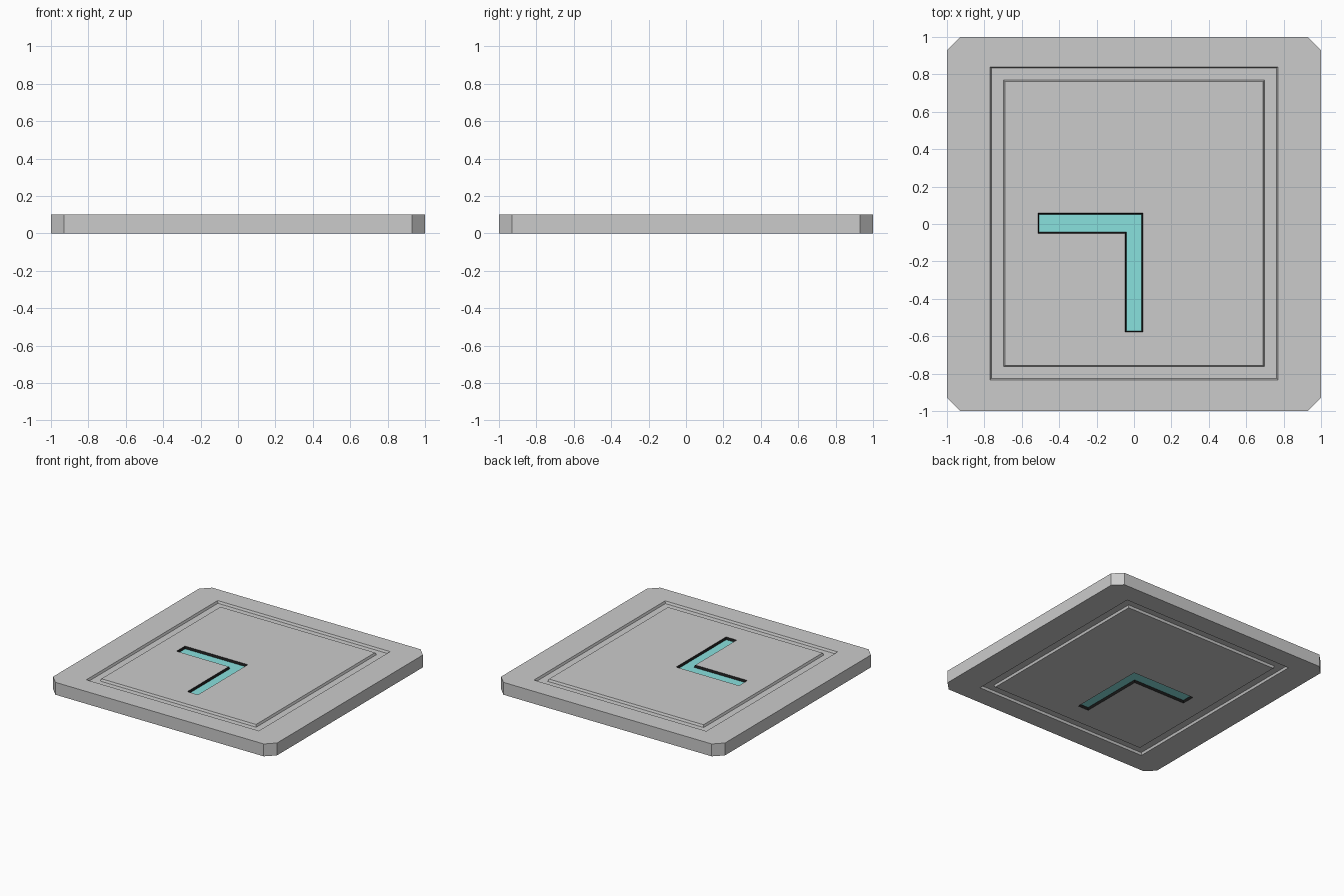
import bpy, bmesh

if "Cube" in bpy.data.objects:
    bpy.data.objects.remove(bpy.data.objects["Cube"])

H = 0.1        # plate thickness
DEPTH = 0.018  # depth of groove and recess
SLOPE = 0.007  # horizontal run of the sloped walls


def make(name, bm, color=None):
    me = bpy.data.meshes.new(name)
    bm.to_mesh(me)
    bm.free()
    ob = bpy.data.objects.new(name, me)
    bpy.context.collection.objects.link(ob)
    if color:
        mat = bpy.data.materials.new(name + "_color")
        mat.diffuse_color = color
        mat.use_nodes = True
        mat.node_tree.nodes["Principled BSDF"].inputs["Base Color"].default_value = mat.diffuse_color
        me.materials.append(mat)


def loop(bm, pts, side, depth=0.0):
    """Closed ring of vertices on the top (side=1) or bottom (side=-1)."""
    z = H - depth if side > 0 else depth
    return [bm.verts.new((x, y, z)) for x, y in pts]


def face(bm, verts, side):
    bm.faces.new(verts if side > 0 else verts[::-1])


def bridge(bm, outer, inner, side):
    n = len(outer)
    for i in range(n):
        j = (i + 1) % n
        face(bm, [outer[i], outer[j], inner[j], inner[i]], side)


def fill_between(bm, outer, inner, side):
    """Flat face with a hole."""
    edges = []
    for ring in (outer, inner):
        for a, b in zip(ring, ring[1:] + ring[:1]):
            edges.append(bm.edges.get((a, b)) or bm.edges.new((a, b)))
    bmesh.ops.triangle_fill(bm, edges=edges, use_beauty=True, normal=(0, 0, side))


def rect(x, y, cy=0.003):
    return [(-x, cy - y), (x, cy - y), (x, cy + y), (-x, cy + y)]


def bent_bar(d=0.0):
    """Counter-clockwise L outline, inset by d."""
    return [(-0.048 + d, -0.578 + d), (0.047 - d, -0.578 + d), (0.047 - d, 0.058 - d),
            (-0.514 + d, 0.058 - d), (-0.514 + d, -0.05 + d), (-0.048 + d, -0.05 + d)]


# plate with clipped corners and a frame groove on both faces
c = 0.93
outline = [(-c, -1), (c, -1), (1, -c), (1, c), (c, 1), (-c, 1), (-1, c), (-1, -c)]
bm = bmesh.new()
rims = {}
for s in (1, -1):
    rim = rims[s] = loop(bm, outline, s)
    groove = [loop(bm, rect(0.770, 0.837), s),
              loop(bm, rect(0.770 - SLOPE, 0.837 - SLOPE), s, DEPTH),
              loop(bm, rect(0.690 + SLOPE, 0.759 + SLOPE), s, DEPTH),
              loop(bm, rect(0.690, 0.759), s)]
    for a, b in zip(groove, groove[1:]):
        bridge(bm, a, b, s)
    fill_between(bm, rim, groove[0], s)
    fill_between(bm, groove[-1], loop(bm, bent_bar(), s), s)
bridge(bm, rims[-1], rims[1], 1)
bmesh.ops.recalc_face_normals(bm, faces=bm.faces)
make("plate", bm)

# black recess walls and teal floor of the bent bar, on both faces
walls, floor = bmesh.new(), bmesh.new()
for s in (1, -1):
    bridge(walls, loop(walls, bent_bar(), s), loop(walls, bent_bar(SLOPE), s, DEPTH), s)
    face(floor, loop(floor, bent_bar(SLOPE), s, DEPTH), s)
make("recess_walls", walls, (0.01, 0.01, 0.01, 1))
make("bent_bar_inlay", floor, (0.25, 0.75, 0.73, 1))
